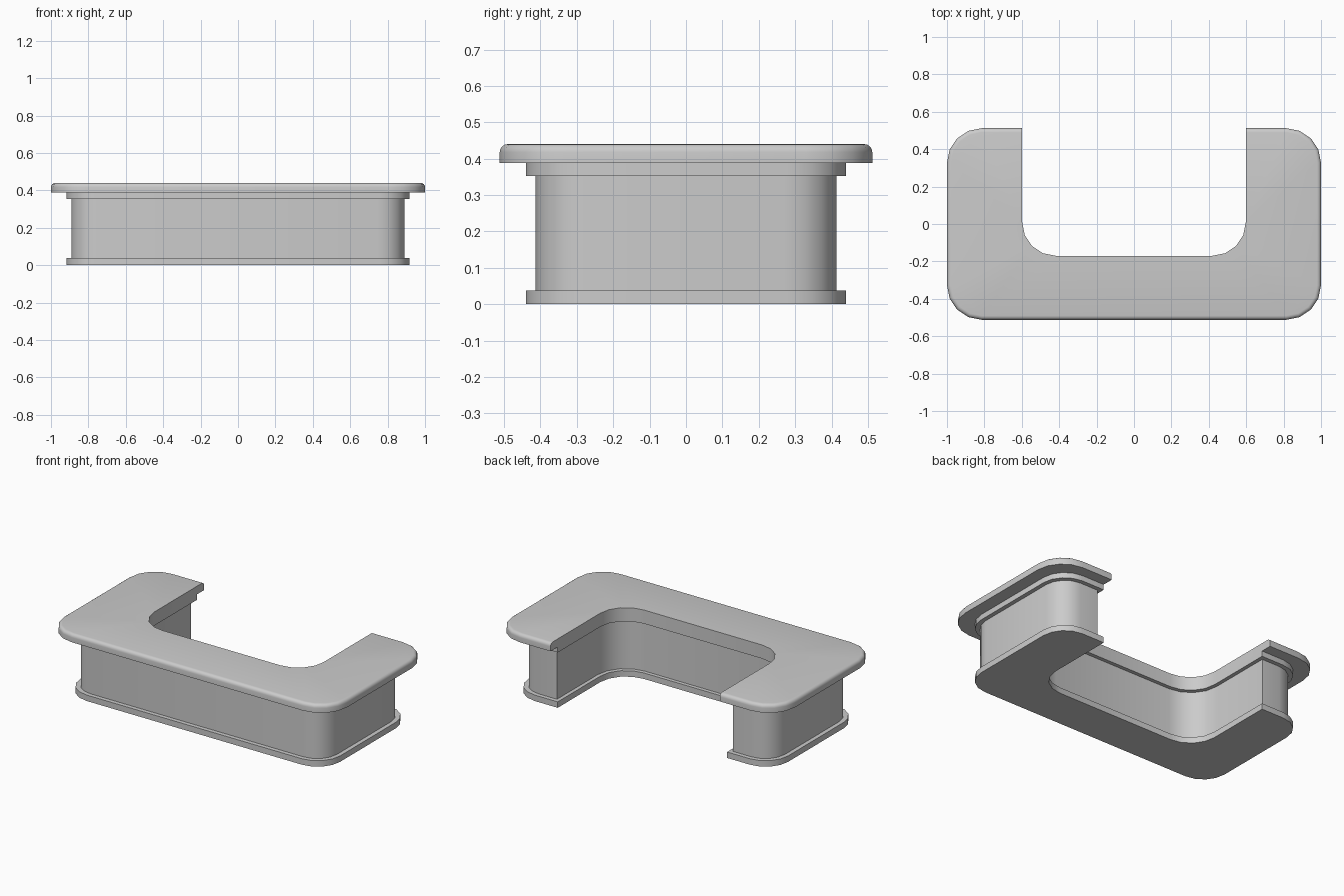
import bpy, bmesh, math

if "Cube" in bpy.data.objects:
    bpy.data.objects.remove(bpy.data.objects["Cube"])

SEG = 4  # segments per rounded corner


def arc(cx, cy, r, start, end):
    return [(cx + r * math.cos(math.radians(start + (end - start) * i / SEG)),
             cy + r * math.sin(math.radians(start + (end - start) * i / SEG)))
            for i in range(SEG + 1)]


def u_outline(hx, hy, r, ix, iy, ir):
    """U-shaped plan, open to the back: outer half sizes, then inner recess."""
    right = [(ix, hy)]
    right += list(reversed(arc(hx - r, hy - r, r, 0, 90)))
    right += list(reversed(arc(hx - r, -hy + r, r, -90, 0)))
    left = [(-x, y) for x, y in reversed(right)]
    inner_left = arc(-ix + ir, iy + ir, ir, 180, 270)
    inner_right = [(-x, y) for x, y in reversed(inner_left)]
    return right + left + inner_left + inner_right


def loft(name, rings):
    """Skin a stack of (z, outline) rings and cap both ends."""
    bm = bmesh.new()
    loops = [[bm.verts.new((x, y, z)) for x, y in pts] for z, pts in rings]
    n = len(loops[0])
    for a, b in zip(loops, loops[1:]):
        for i in range(n):
            j = (i + 1) % n
            bm.faces.new((a[i], a[j], b[j], b[i]))
    caps = [bm.faces.new(loops[0]), bm.faces.new(loops[-1])]
    bmesh.ops.triangulate(bm, faces=caps)
    bmesh.ops.recalc_face_normals(bm, faces=bm.faces)
    mesh = bpy.data.meshes.new(name)
    bm.to_mesh(mesh)
    bm.free()
    ob = bpy.data.objects.new(name, mesh)
    bpy.context.collection.objects.link(ob)
    bpy.ops.object.select_all(action='DESELECT')
    ob.select_set(True)
    bpy.context.view_layer.objects.active = ob
    bpy.ops.object.shade_smooth_by_angle(angle=math.radians(35))
    return ob


# Plinth and the matching trim under the top
trim = u_outline(0.918, 0.44, 0.16, 0.598, -0.17, 0.18)
loft("base_plinth", [(0, trim), (0.038, trim)])
loft("upper_trim", [(0.353, trim), (0.388, trim)])

# Recessed counter wall
wall = u_outline(0.891, 0.413, 0.14, 0.622, -0.194, 0.195)
loft("counter_body", [(0.038, wall), (0.353, wall)])

# Worktop with its outer upper edge rounded
R = 0.022
rings = [(0.388, 0.0)]
for k in range(5):
    t = math.radians(90 * k / 4)
    rings.append((0.44 - R + R * math.sin(t), R * (1 - math.cos(t))))
loft("worktop", [(z, u_outline(1 - d, 0.512 - d, 0.185 - d, 0.598, -0.17, 0.18))
                 for z, d in rings])
